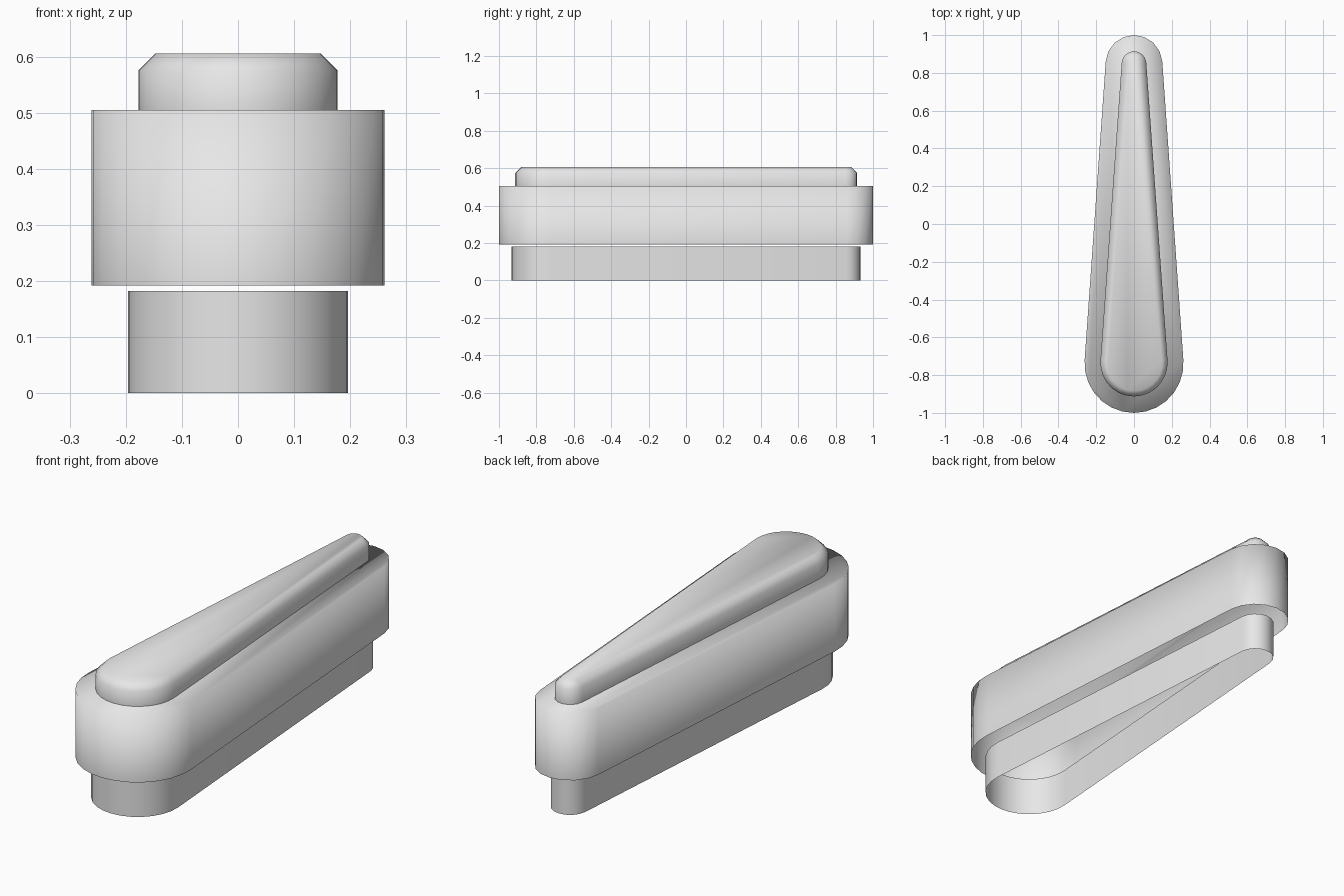
import bpy, bmesh, math

if "Cube" in bpy.data.objects:
    bpy.data.objects.remove(bpy.data.objects["Cube"])

grey = bpy.data.materials.new("light grey")
grey.diffuse_color = (0.8, 0.8, 0.8, 1)
grey.use_nodes = True
grey.node_tree.nodes["Principled BSDF"].inputs["Base Color"].default_value = grey.diffuse_color


def outline(front_r, back_r, front_y, back_y):
    """Tapered slot: wide arc at the front, narrow arc at the back, tangent sides."""
    tilt = math.asin((front_r - back_r) / (back_y - front_y))
    points = []
    for cy, r, start, end, steps in (
            (back_y, back_r, tilt, math.pi - tilt, 8),
            (front_y, front_r, math.pi - tilt, 2 * math.pi + tilt, 14)):
        for i in range(steps + 1):
            a = start + (end - start) * i / steps
            points.append((r * math.cos(a), cy + r * math.sin(a)))
    return points


def shell(name, front_r, back_r, front_y, back_y, levels, capped):
    """Stack outlines at (height, inset) levels; the underside stays open."""
    bm = bmesh.new()
    rings = []
    for z, inset in levels:
        pts = outline(front_r - inset, back_r - inset, front_y, back_y)
        rings.append([bm.verts.new((x, y, z)) for x, y in pts])
    for low, high in zip(rings, rings[1:]):
        n = len(low)
        for i in range(n):
            j = (i + 1) % n
            bm.faces.new((low[i], low[j], high[j], high[i]))
    if capped:
        bm.faces.new(rings[-1])
    for f in bm.faces:
        f.smooth = True
    mesh = bpy.data.meshes.new(name)
    bm.to_mesh(mesh)
    bm.free()
    mesh.materials.append(grey)
    obj = bpy.data.objects.new(name, mesh)
    bpy.context.collection.objects.link(obj)
    return obj


# Lower tube, open at both ends
shell("base_wall", 0.197, 0.082, -0.735, 0.85, [(0, 0), (0.182, 0)], False)
# Main housing, hollow and open below
shell("housing", 0.262, 0.15, -0.738, 0.85, [(0.192, 0), (0.505, 0)], True)
# Raised top with a chamfered rim
shell("raised_top", 0.178, 0.065, -0.735, 0.85,
      [(0.505, 0), (0.575, 0), (0.605, 0.03)], True)
